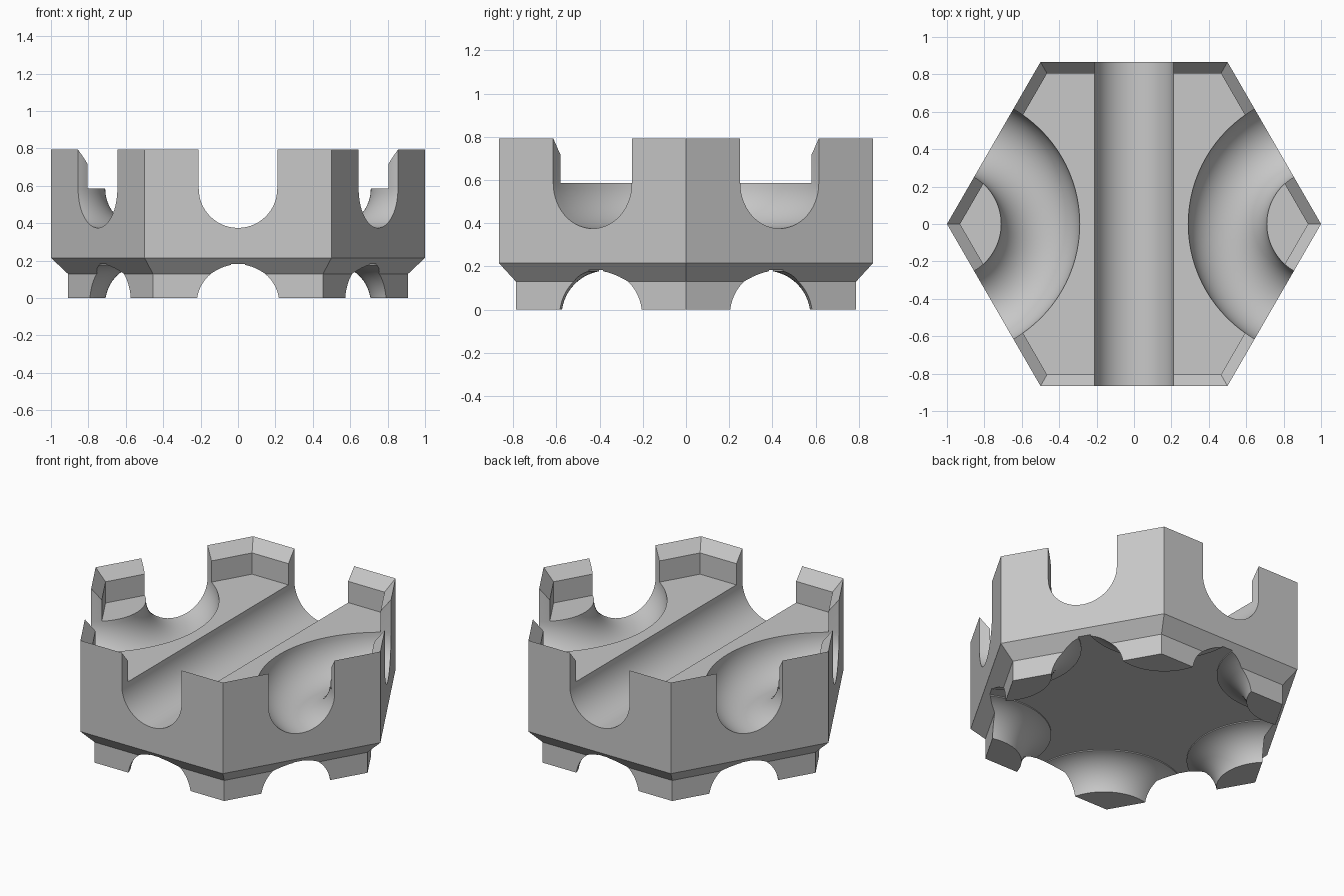
import bpy, bmesh
from math import sin, cos, pi, radians

cube = bpy.data.objects.get("Cube")
if cube:
    bpy.data.objects.remove(cube, do_unlink=True)

RIM, FLOOR, CEILING = 0.793, 0.585, 0.183
TRACK, GROOVE = 0.5, 0.21      # track radius about a corner, groove radius

stone = bpy.data.materials.new("grey stone")
stone.use_nodes = True
grey = (0.58, 0.58, 0.58, 1)
stone.diffuse_color = grey
stone.node_tree.nodes["Principled BSDF"].inputs["Base Color"].default_value = grey


def finish(name, bm):
    bmesh.ops.recalc_face_normals(bm, faces=bm.faces)
    mesh = bpy.data.meshes.new(name)
    bm.to_mesh(mesh)
    bm.free()
    mesh.materials.append(stone)
    obj = bpy.data.objects.new(name, mesh)
    bpy.context.collection.objects.link(obj)
    return obj


def lathe(name, profile, sides, centre=(0, 0), ring=False):
    """Revolve (radius, z) points; a ring joins its ends, otherwise they are capped."""
    bm = bmesh.new()
    loops = [[bm.verts.new((centre[0] + r * cos(2 * pi * i / sides),
                            centre[1] + r * sin(2 * pi * i / sides), z))
              for i in range(sides)] for r, z in profile]
    pairs = list(zip(loops, loops[1:]))
    if ring:
        pairs.append((loops[-1], loops[0]))
    else:
        bm.faces.new(loops[0])
        bm.faces.new(loops[-1])
    for a, b in pairs:
        for i in range(sides):
            j = (i + 1) % sides
            bm.faces.new((a[i], a[j], b[j], b[i]))
    return finish(name, bm)


def extrude_y(name, profile, half):
    bm = bmesh.new()
    face = bm.faces.new([bm.verts.new((x, -half, z)) for x, z in profile])
    extra = bmesh.ops.extrude_face_region(bm, geom=[face])
    verts = [v for v in extra["geom"] if isinstance(v, bmesh.types.BMVert)]
    bmesh.ops.translate(bm, verts=verts, vec=(0, 2 * half, 0))
    return finish(name, bm)


def subtract(target, cutter):
    mod = target.modifiers.new("cut", "BOOLEAN")
    mod.operation, mod.solver, mod.object = "DIFFERENCE", "EXACT", cutter
    bpy.ops.object.select_all(action="DESELECT")
    bpy.context.view_layer.objects.active = target
    target.select_set(True)
    bpy.ops.object.modifier_apply(modifier=mod.name)
    bpy.data.objects.remove(cutter, do_unlink=True)


def trough(middle):
    """Round-bottomed slot section, open upwards."""
    arc = [(middle + GROOVE * cos(a), FLOOR + GROOVE * sin(a))
           for a in (pi + pi * i / 28 for i in range(29))]
    return arc + [(middle + GROOVE, 1), (middle - GROOVE, 1)]


# Hexagonal body with a chamfered base and a bevelled rim
tile = lathe("hexagonal_tile", [(0.91, 0), (0.91, 0.13), (1, 0.215), (1, RIM),
                                (0.93, 0.72), (0.93, FLOOR)], 6)

# Straight channel, and a curved channel around each side corner
subtract(tile, extrude_y("straight_channel", trough(0), 1.2))
for side in (-1, 1):
    subtract(tile, lathe("curved_channel", trough(TRACK), 96, (side, 0), ring=True))

# Hollow underside that leaves a flared foot at every corner
hollow = lathe("underside_hollow", [(1.3, -0.1), (1.3, CEILING)], 6)
flare = [(TRACK - GROOVE * cos(a), -0.03 + GROOVE * sin(a))
         for a in (radians(80) * i / 16 for i in range(17))]
foot = [(flare[0][0], -0.2)] + flare + [(flare[-1][0], 0.3)]
for k in range(6):
    subtract(hollow, lathe("foot", foot, 72, (cos(k * pi / 3), sin(k * pi / 3))))
subtract(tile, hollow)

bpy.ops.object.select_all(action="DESELECT")
bpy.context.view_layer.objects.active = tile
tile.select_set(True)
bpy.ops.object.shade_smooth_by_angle(angle=radians(25))
